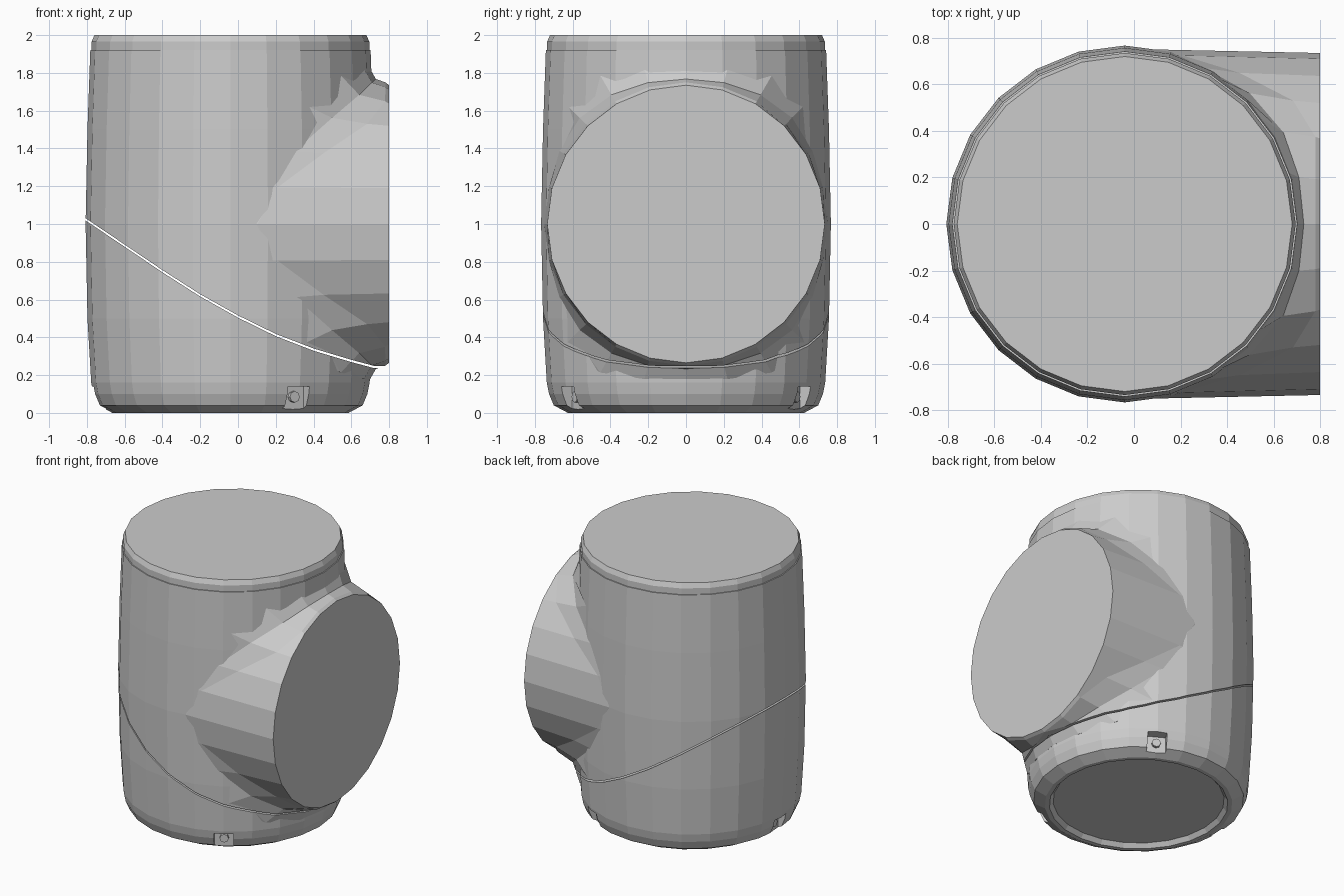
import bpy, bmesh
from math import sin, cos, pi, sqrt
from mathutils import Matrix

if "Cube" in bpy.data.objects:
    bpy.data.objects.remove(bpy.data.objects["Cube"])

CX = -0.04      # axis of the upright barrel
SEG = 24


def finish(name, bm):
    bmesh.ops.recalc_face_normals(bm, faces=bm.faces)
    me = bpy.data.meshes.new(name)
    bm.to_mesh(me)
    bm.free()
    ob = bpy.data.objects.new(name, me)
    bpy.context.collection.objects.link(ob)
    return ob


def loft(name, rings):
    """Skin a list of closed rings and cap both ends."""
    bm = bmesh.new()
    vs = [[bm.verts.new(p) for p in r] for r in rings]
    n = len(rings[0])
    for a, b in zip(vs, vs[1:]):
        for i in range(n):
            j = (i + 1) % n
            bm.faces.new((a[i], a[j], b[j], b[i]))
    bm.faces.new(vs[0])
    bm.faces.new(vs[-1])
    return finish(name, bm)


def lathe(name, profile):
    return loft(name, [[(CX + r * cos(2 * pi * i / SEG), r * sin(2 * pi * i / SEG), z)
                        for i in range(SEG)] for r, z in profile])


def box(name, size, mat):
    bm = bmesh.new()
    bmesh.ops.create_cube(bm, size=1, matrix=mat @ Matrix.Diagonal((*size, 1)))
    return finish(name, bm)


def boolean(ob, cutter, op):
    """Apply a boolean and throw the cutter away."""
    m = ob.modifiers.new("bool", 'BOOLEAN')
    m.operation, m.object, m.solver = op, cutter, 'EXACT'
    bpy.context.view_layer.update()
    dg = bpy.context.evaluated_depsgraph_get()
    me = bpy.data.meshes.new_from_object(ob.evaluated_get(dg))
    ob.modifiers.clear()
    ob.data = me
    bpy.data.objects.remove(cutter)


# upright barrel with rounded foot and shallow recess underneath
barrel = [(0.57, 0.03), (0.595, 0.0), (0.625, 0.0), (0.70, 0.04), (0.725, 0.1),
          (0.737, 0.16), (0.757, 0.5), (0.767, 1.0), (0.757, 1.5), (0.742, 1.92)]


# side port: round mouth at +x, filleted into the barrel
def port_points(phi):
    c, s = cos(phi), sin(phi)
    r = 0.75
    xc = CX + sqrt(max(0, 0.76 ** 2 - (r * c) ** 2))
    f = 0.07 * abs(s) + 0.13 * sin(2 * phi) ** 2
    f = min(f, 0.735 / max(abs(c), 0.01) - r)
    rd = r + f
    xd = CX + sqrt(max(0, 0.74 ** 2 - (rd * c) ** 2))
    xb = min(0.78, xc + max(f, 0.02))
    prof = [(0.8, 0.735), (xb, r),
            (0.25 * xd + 0.5 * xc + 0.25 * xb, 0.25 * rd + 0.75 * r),
            (xd, rd), (CX, 0.6)]
    return [(x, q * c, 1.0 + q * s) for x, q in prof]


def make_housing(name):
    ob = lathe(name, barrel)
    cols = [port_points(2 * pi * i / SEG) for i in range(SEG)]
    boolean(ob, loft("port", list(zip(*cols))), 'UNION')
    return ob


# curved parting line, seen from the front
seam = [(-1.0, 1.16), (-0.8, 1.02), (-0.6, 0.885), (-0.4, 0.75), (-0.2, 0.622),
        (0.0, 0.51), (0.2, 0.412), (0.4, 0.335), (0.6, 0.275), (0.72, 0.243), (1.0, 0.243)]


def seam_cutter(z_end, dz):
    pts = [(x, z + dz) for x, z in seam] + [(1.0, z_end), (-1.0, z_end)]
    return loft("cutter", [[(x, y, z) for x, z in pts] for y in (-1.2, 1.2)])


# upper housing
housing = make_housing("housing")
boolean(housing, seam_cutter(-0.5, 0.006), 'DIFFERENCE')

# lower cover with three screw notches
cover = make_housing("lower_cover")
boolean(cover, seam_cutter(2.5, -0.006), 'DIFFERENCE')
for k, a in enumerate((pi / 3, pi, -pi / 3)):
    spot = Matrix.Translation((CX, 0, 0)) @ Matrix.Rotation(a, 4, 'Z')
    boolean(cover, box("cutter", (0.2, 0.13, 0.24),
                       spot @ Matrix.Translation((0.76, 0, 0.02))), 'DIFFERENCE')
    # screw head inside the notch
    bm = bmesh.new()
    bmesh.ops.create_cone(bm, cap_ends=True, segments=8, radius1=0.03, radius2=0.03, depth=0.03,
                          matrix=spot @ Matrix.Translation((0.667, 0, 0.085))
                          @ Matrix.Rotation(pi / 2, 4, 'Y'))
    finish(f"cover_screw_{k + 1}", bm)

# top cap
lathe("top_cap", [(0.735, 1.92), (0.735, 1.965), (0.72, 2.0)])
